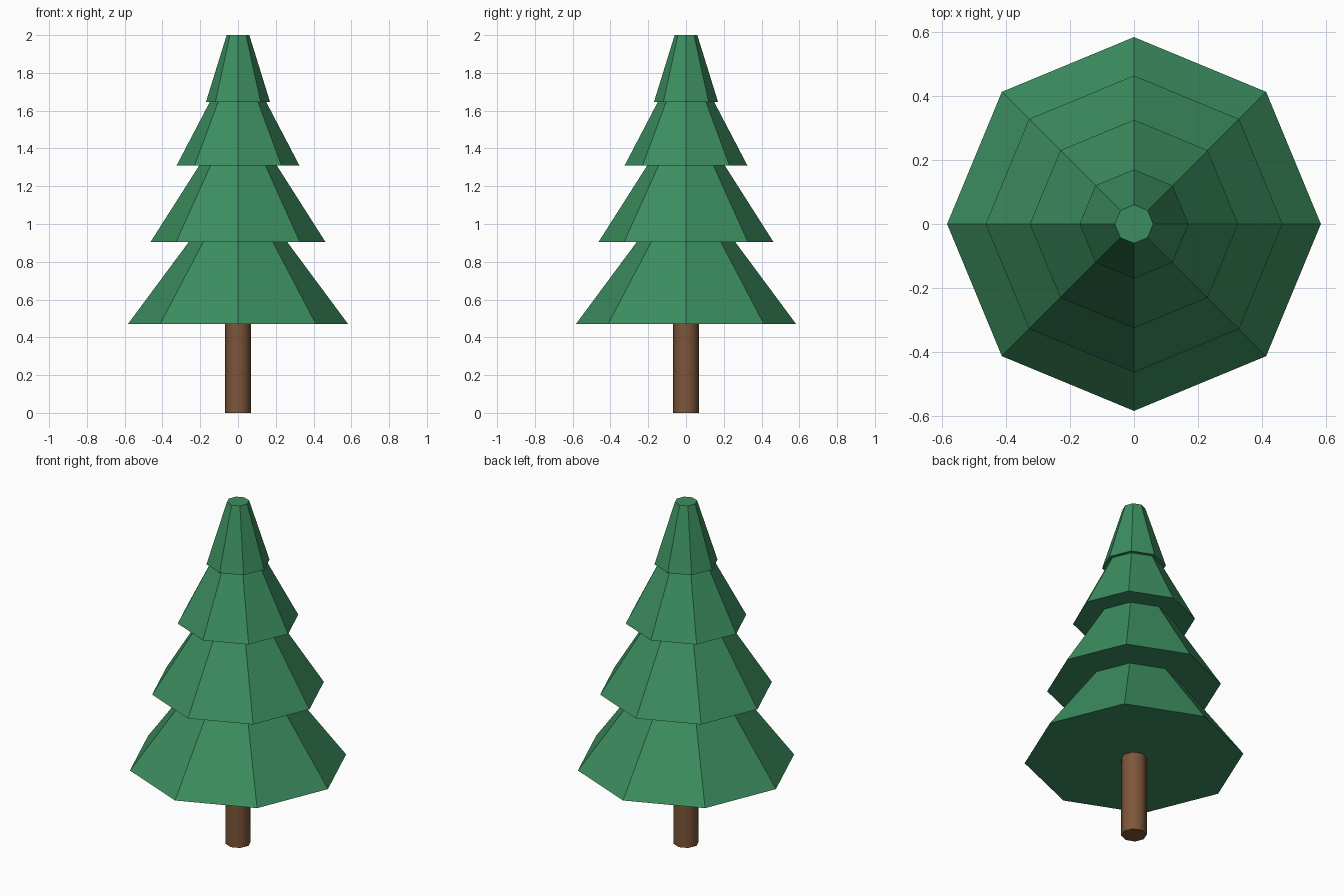
import bpy
import math

cube = bpy.data.objects.get("Cube")
if cube:
    bpy.data.objects.remove(cube, do_unlink=True)


def make_material(name, rgb):
    mat = bpy.data.materials.new(name)
    mat.use_nodes = True
    color = (*rgb, 1.0)
    mat.diffuse_color = color
    shader = next(n for n in mat.node_tree.nodes if n.type == 'BSDF_PRINCIPLED')
    shader.inputs["Base Color"].default_value = color
    return mat


def frustum(name, r_bottom, r_top, z_bottom, z_top, mat, sides=8):
    """Eight-sided tapered solid with corners on the x and y axes."""
    bpy.ops.mesh.primitive_cone_add(
        vertices=sides, radius1=r_bottom, radius2=r_top,
        depth=z_top - z_bottom, location=(0, 0, (z_bottom + z_top) / 2))
    obj = bpy.context.object
    obj.name = name
    obj.data.materials.append(mat)
    return obj


green = make_material("needle green", (0.045, 0.27, 0.115))
brown = make_material("bark brown", (0.205, 0.093, 0.042))

# Trunk, smooth around its side with sharp end caps
frustum("trunk", 0.068, 0.068, 0.0, 0.52, brown)
bpy.ops.object.shade_smooth_by_angle(angle=math.radians(50))

# Flat-shaded foliage tiers, each tucked into the one above
tiers = [
    ("bottom_tier", 0.583, 0.19, 0.47, 1.0),
    ("lower_middle_tier", 0.463, 0.148, 0.905, 1.4),
    ("upper_middle_tier", 0.325, 0.121, 1.31, 1.7),
    ("top_tier", 0.17, 0.06, 1.645, 2.0),
]
for tier in tiers:
    frustum(*tier, green)
